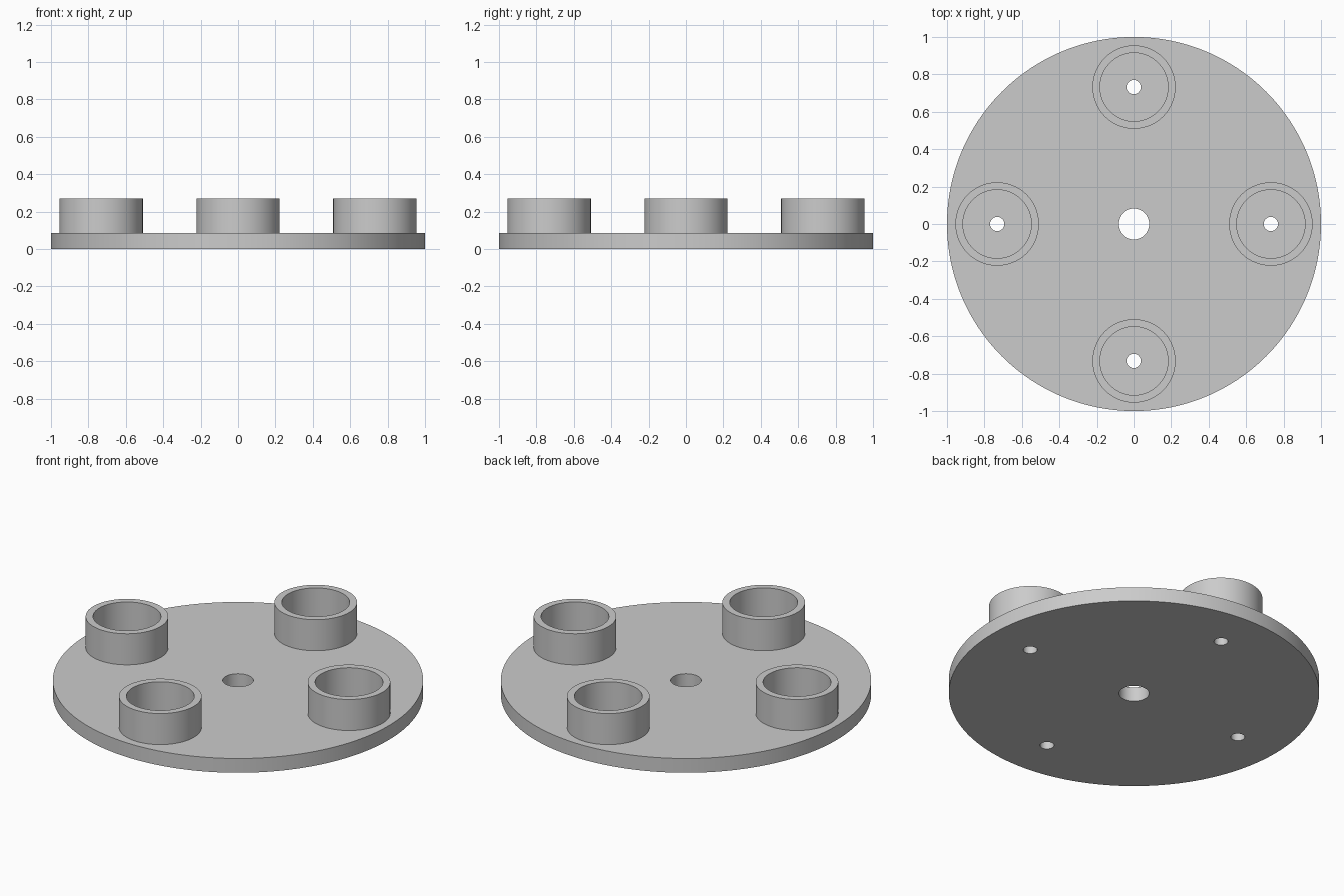
import bpy, bmesh, math
from mathutils import Vector

cube = bpy.data.objects.get("Cube")
if cube:
    bpy.data.objects.remove(cube, do_unlink=True)

PLATE_TOP = 0.085
CUP_TOP = 0.27
CUP_ORBIT = 0.732
SIDES = 96

grey = bpy.data.materials.new("plain_grey")
grey.use_nodes = True
colour = (0.6, 0.6, 0.6, 1)
grey.diffuse_color = colour
grey.node_tree.nodes["Principled BSDF"].inputs["Base Color"].default_value = colour


def finish(obj):
    obj.data.materials.clear()
    obj.data.materials.append(grey)
    bpy.ops.object.select_all(action='DESELECT')
    obj.select_set(True)
    bpy.context.view_layer.objects.active = obj
    bpy.ops.object.shade_smooth_by_angle(angle=math.radians(30))


def cylinder(name, radius, z0, z1, centre, sides):
    bpy.ops.mesh.primitive_cylinder_add(
        vertices=sides, radius=radius, depth=z1 - z0,
        location=(centre.x, centre.y, (z0 + z1) / 2))
    obj = bpy.context.object
    obj.name = name
    return obj


def tube(name, inner, outer, z0, z1, centre):
    # Spin a closed rectangular section into a ring
    bm = bmesh.new()
    section = [(inner, z0), (outer, z0), (outer, z1), (inner, z1)]
    verts = [bm.verts.new((r, 0, z)) for r, z in section]
    edges = [bm.edges.new((verts[i], verts[(i + 1) % 4])) for i in range(4)]
    bmesh.ops.spin(bm, geom=verts + edges, cent=(0, 0, 0), axis=(0, 0, 1),
                   angle=math.tau, steps=SIDES)
    bmesh.ops.remove_doubles(bm, verts=bm.verts, dist=0.0001)
    bmesh.ops.recalc_face_normals(bm, faces=bm.faces)
    mesh = bpy.data.meshes.new(name)
    bm.to_mesh(mesh)
    bm.free()
    obj = bpy.data.objects.new(name, mesh)
    obj.location = centre
    bpy.context.collection.objects.link(obj)
    return obj


# Round base plate
centre = Vector((0, 0, 0))
plate = cylinder("base_plate", 1.0, 0, PLATE_TOP, centre, 2 * SIDES)

# Cup positions
cups = {
    "left_cup": Vector((CUP_ORBIT, 0, 0)),
    "back_cup": Vector((0, CUP_ORBIT, 0)),
    "right_cup": Vector((-CUP_ORBIT, 0, 0)),
    "front_cup": Vector((0, -CUP_ORBIT, 0)),
}

# Drill the centre hole and one small hole under each cup
holes = [(0.083, centre)] + [(0.038, spot) for spot in cups.values()]
for radius, spot in holes:
    cutter = cylinder("hole_cutter", radius, -0.1, 0.2, spot, 48)
    cutter.hide_render = True
    cut = plate.modifiers.new("hole", 'BOOLEAN')
    cut.operation = 'DIFFERENCE'
    cut.solver = 'EXACT'
    cut.object = cutter
    bpy.context.view_layer.objects.active = plate
    bpy.ops.object.modifier_apply(modifier=cut.name)
    bpy.data.objects.remove(cutter, do_unlink=True)
finish(plate)

# Open cup walls, seated slightly into the plate
for name, spot in cups.items():
    finish(tube(name, 0.183, 0.223, PLATE_TOP - 0.005, CUP_TOP, spot))
